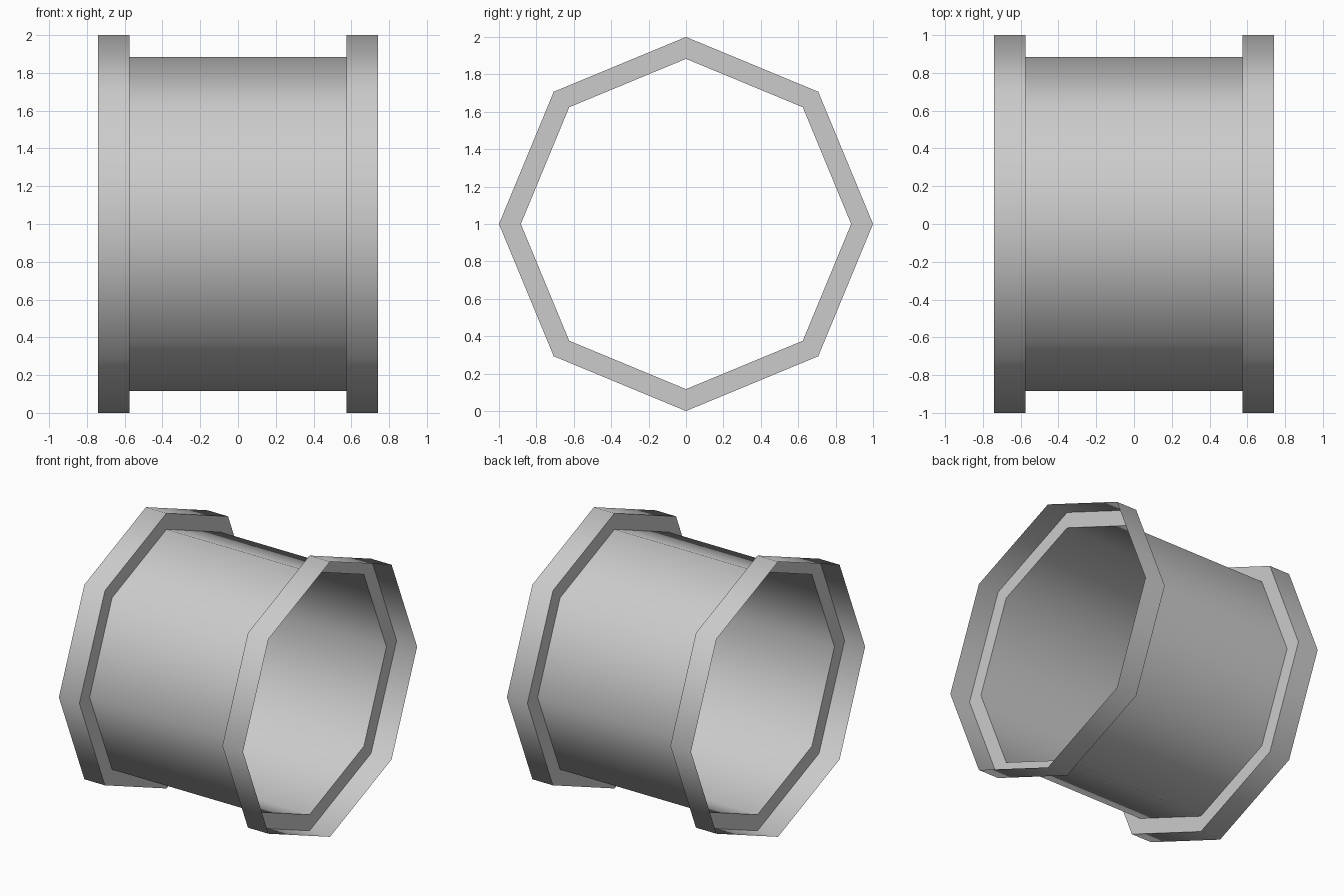
import bpy, bmesh, math

if "Cube" in bpy.data.objects:
    bpy.data.objects.remove(bpy.data.objects["Cube"])

grey = bpy.data.materials.new("light grey")
grey.diffuse_color = (0.6, 0.6, 0.6, 1)
grey.use_nodes = True
grey.node_tree.nodes["Principled BSDF"].inputs["Base Color"].default_value = grey.diffuse_color

SIDES = 8
# Thin-walled profile along x: (x, radius) - collar, step, barrel, step, collar
profile = [(-0.74, 1.0), (-0.575, 1.0), (-0.575, 0.883),
           (0.575, 0.883), (0.575, 1.0), (0.74, 1.0)]

# Open octagonal sleeve with a raised collar at each end
bm = bmesh.new()
rings = [[bm.verts.new((x, r * math.cos(math.tau * i / SIDES),
                        1 + r * math.sin(math.tau * i / SIDES)))
          for i in range(SIDES)] for x, r in profile]
for a, b in zip(rings, rings[1:]):
    for i in range(SIDES):
        j = (i + 1) % SIDES
        bm.faces.new((a[i], b[i], b[j], a[j]))
bm.normal_update()
# Outward normals: barrel faces point away from the axis
if any(f.normal.dot((0, f.calc_center_median().y, f.calc_center_median().z - 1)) < -0.1
       for f in bm.faces if abs(f.normal.x) < 0.5):
    bmesh.ops.reverse_faces(bm, faces=bm.faces)

mesh = bpy.data.meshes.new("pipe_sleeve")
bm.to_mesh(mesh)
bm.free()
mesh.materials.append(grey)
sleeve = bpy.data.objects.new("pipe_sleeve", mesh)
bpy.context.collection.objects.link(sleeve)

# Smooth around the sleeve, sharp at the collar steps
bpy.context.view_layer.objects.active = sleeve
sleeve.select_set(True)
bpy.ops.object.shade_smooth_by_angle(angle=math.radians(60))
